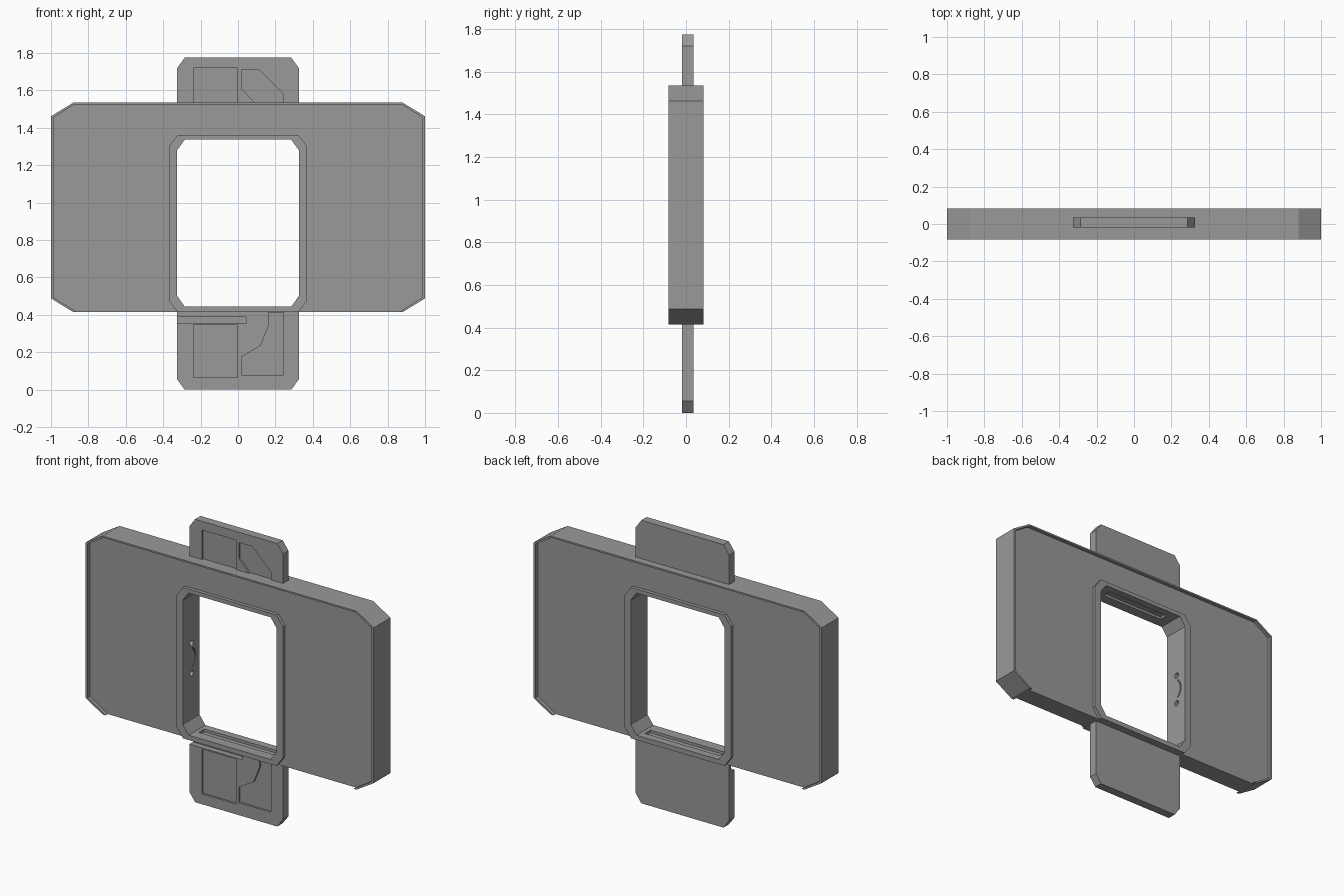
import bpy, bmesh, math

if "Cube" in bpy.data.objects:
    bpy.data.objects.remove(bpy.data.objects["Cube"])

GREY = bpy.data.materials.new("mid grey")
GREY.diffuse_color = (0.32, 0.32, 0.32, 1)
GREY.use_nodes = True
GREY.node_tree.nodes["Principled BSDF"].inputs["Base Color"].default_value = GREY.diffuse_color


def finish(name, bm):
    bmesh.ops.recalc_face_normals(bm, faces=bm.faces)
    me = bpy.data.meshes.new(name)
    bm.to_mesh(me)
    bm.free()
    me.materials.append(GREY)
    ob = bpy.data.objects.new(name, me)
    bpy.context.collection.objects.link(ob)
    return ob


def octagon(hx, z0, z1, cx, cz, cz_top=None):
    """Rectangle with clipped corners in the x-z plane."""
    t = cz if cz_top is None else cz_top
    return [(-hx, z0 + cz), (-hx + cx, z0), (hx - cx, z0), (hx, z0 + cz),
            (hx, z1 - t), (hx - cx, z1), (-hx + cx, z1), (-hx, z1 - t)]


def prism(name, pts, y0, y1):
    bm = bmesh.new()
    a = [bm.verts.new((x, y0, z)) for x, z in pts]
    b = [bm.verts.new((x, y1, z)) for x, z in pts]
    bm.faces.new(a)
    bm.faces.new(b[::-1])
    for i in range(len(pts)):
        j = (i + 1) % len(pts)
        bm.faces.new((a[i], a[j], b[j], b[i]))
    return finish(name, bm)


def box(name, x0, x1, y0, y1, z0, z1):
    return prism(name, [(x0, z0), (x1, z0), (x1, z1), (x0, z1)], y0, y1)


def frame(name, outer, inner, y0, y1):
    """Prism with a hole; both outlines have the same point count."""
    bm = bmesh.new()
    rings = [[bm.verts.new((x, y, z)) for x, z in p]
             for p, y in ((outer, y0), (outer, y1), (inner, y1), (inner, y0))]
    n = len(outer)
    for k in range(4):
        r, s = rings[k], rings[(k + 1) % 4]
        for i in range(n):
            j = (i + 1) % n
            bm.faces.new((r[i], r[j], s[j], s[i]))
    return finish(name, bm)


def cut(target, *cutters):
    for c in cutters:
        m = target.modifiers.new("cut", 'BOOLEAN')
        m.operation = 'DIFFERENCE'
        m.solver = 'EXACT'
        m.object = c
        c.hide_render = True
        c.hide_viewport = True
        c.display_type = 'WIRE'


# Wide body with a raised rim, a raised window surround and a window opening
D, STEP = 0.083, 0.022
body = prism("body", octagon(1.0, 0.415, 1.535, 0.12, 0.073), -D, D)
surround = octagon(0.37, 0.415, 1.362, 0.047, 0.062)
panel = octagon(0.985, 0.40, 1.525, 0.11, 0.093, 0.068)
panel[1], panel[2] = (-0.837, 0.40), (0.837, 0.40)
cut(body,
    frame("front_panel_cutter", panel, surround, -D - 0.05, -D + STEP),
    frame("back_panel_cutter", panel, surround, D - STEP, D + 0.05),
    prism("window_cutter", octagon(0.325, 0.445, 1.337, 0.04, 0.056), -0.2, 0.2))

# Slots in the window sill and head
cut(body,
    box("sill_slot_cutter", -0.26, 0.26, -0.018, 0.036, 0.428, 0.50),
    box("head_slot_cutter", -0.22, 0.22, -0.018, 0.036, 1.30, 1.352))


# Two pin holes and a curved groove in the left wall of the window
def pin_hole(name, z):
    bpy.ops.mesh.primitive_cylinder_add(vertices=16, radius=0.018, depth=0.06,
                                        location=(-0.325, 0.005, z),
                                        rotation=(0, math.pi / 2, 0))
    bpy.context.object.name = name
    return bpy.context.object


def arc_groove():
    bm = bmesh.new()
    rows = []
    for i in range(9):
        a = math.radians(-50 + 100 * i / 8)
        rows.append([bm.verts.new((x, -0.035 + r * math.cos(a), 0.885 + r * math.sin(a)))
                     for x, r in ((-0.333, 0.074), (-0.31, 0.074), (-0.31, 0.082), (-0.333, 0.082))])
    for r, s in zip(rows, rows[1:]):
        for k in range(4):
            bm.faces.new((r[k], r[(k + 1) % 4], s[(k + 1) % 4], s[k]))
    bm.faces.new(rows[0])
    bm.faces.new(rows[-1][::-1])
    return finish("arc_groove_cutter", bm)


cut(body, pin_hole("upper_pin_cutter", 0.98), pin_hole("lower_pin_cutter", 0.79), arc_groove())

# Flat tabs above and below the body
Y0, Y1, DEEP = -0.018, 0.036, 0.012
top_tab = prism("top_tab", [(-0.325, 1.45), (0.325, 1.45), (0.325, 1.72), (0.285, 1.775),
                            (-0.285, 1.775), (-0.325, 1.72)], Y0, Y1)
bottom_tab = prism("bottom_tab", [(-0.325, 0.42), (-0.325, 0.055), (-0.285, 0), (0.285, 0),
                                  (0.325, 0.055), (0.325, 0.42)], Y0, Y1)

# Shallow pockets in the front of the tabs
cut(top_tab,
    box("top_square_cutter", -0.238, -0.003, -0.1, Y0 + DEEP, 1.48, 1.72),
    prism("top_angled_cutter", [(0.018, 1.61), (0.10, 1.525), (0.10, 1.48), (0.243, 1.48),
                                (0.243, 1.58), (0.113, 1.71), (0.018, 1.71)], -0.1, Y0 + DEEP))
cut(bottom_tab,
    box("bottom_square_cutter", -0.238, -0.003, -0.1, Y0 + DEEP, 0.065, 0.345),
    prism("bottom_angled_cutter", [(0.018, 0.078), (0.243, 0.078), (0.243, 0.414), (0.163, 0.414),
                                   (0.163, 0.34), (0.12, 0.235), (0.018, 0.175)], -0.1, Y0 + DEEP),
    # Side-opening slide channel below the body
    box("channel_cutter", -0.4, 0.043, -0.1, Y0 + 0.035, 0.354, 0.388),
    box("upper_channel_cutter", -0.4, 0.09, -0.1, Y0 + 0.008, 0.403, 0.414))
